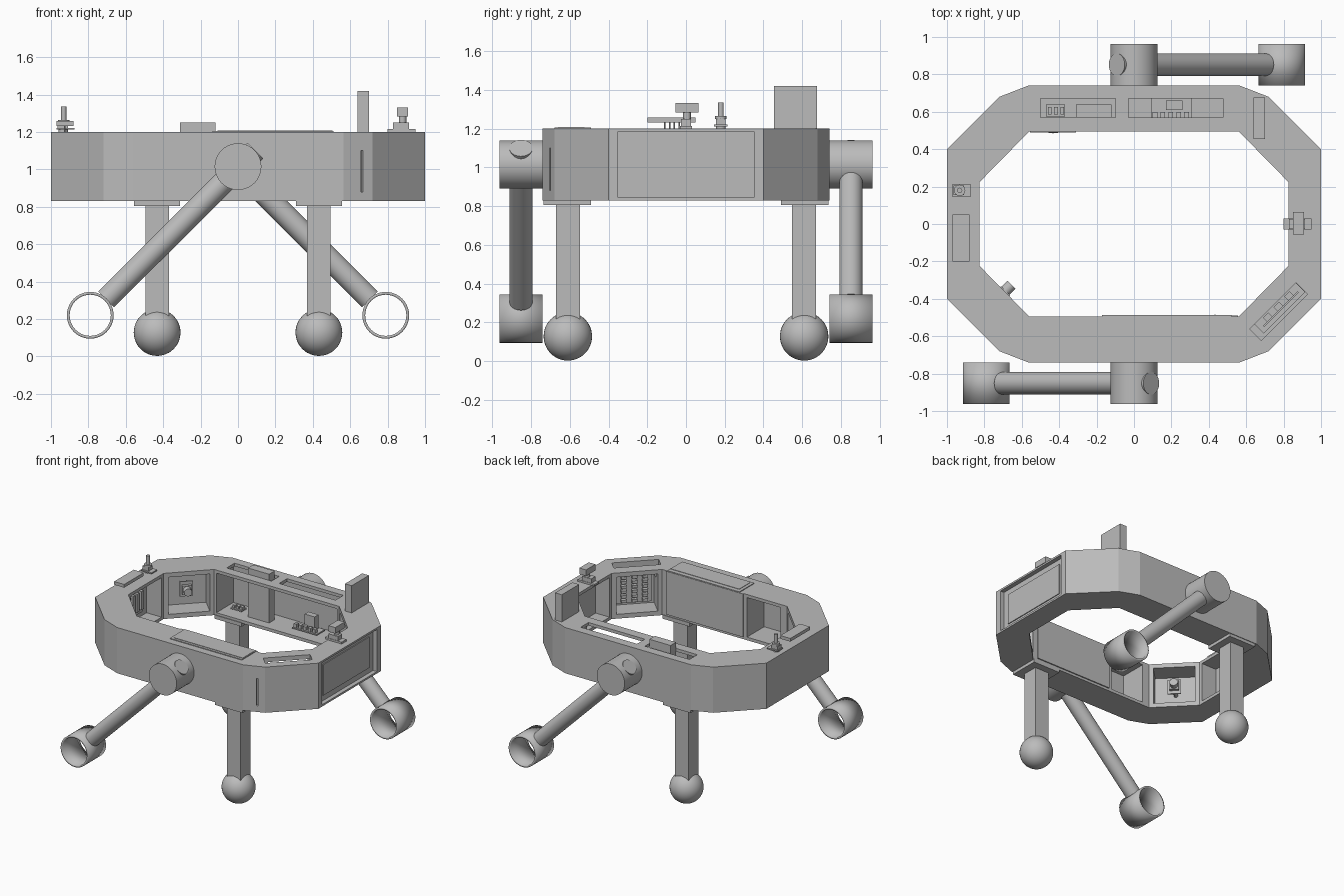
import bpy, bmesh, math
from mathutils import Matrix, Vector

old = bpy.data.objects.get("Cube")
if old:
    bpy.data.objects.remove(old, do_unlink=True)

grey = bpy.data.materials.new("plain grey")
grey.use_nodes = True
COLOUR = (0.5, 0.5, 0.5, 1)
grey.diffuse_color = COLOUR
grey.node_tree.nodes["Principled BSDF"].inputs["Base Color"].default_value = COLOUR


def finish(name, bm, smooth=False):
    bmesh.ops.recalc_face_normals(bm, faces=bm.faces)
    mesh = bpy.data.meshes.new(name)
    bm.to_mesh(mesh)
    bm.free()
    ob = bpy.data.objects.new(name, mesh)
    bpy.context.collection.objects.link(ob)
    mesh.materials.append(grey)
    if smooth:
        bpy.ops.object.select_all(action='DESELECT')
        ob.select_set(True)
        bpy.context.view_layer.objects.active = ob
        bpy.ops.object.shade_smooth_by_angle(angle=math.radians(35))
    return ob


def box(name, lo, hi, frame=Matrix()):
    """Box between two corners, inside an optional local frame."""
    lo, hi = Vector(lo), Vector(hi)
    bm = bmesh.new()
    bmesh.ops.create_cube(bm, size=1, matrix=frame @ Matrix.Translation((lo + hi) / 2)
                          @ Matrix.Diagonal((hi - lo).to_4d()))
    return finish(name, bm)


def rod(name, a, b, r, frame=Matrix(), caps=True, sides=40):
    """Round bar from a to b."""
    a, b = frame @ Vector(a), frame @ Vector(b)
    bm = bmesh.new()
    turn = (b - a).to_track_quat('Z', 'Y').to_matrix().to_4x4()
    bmesh.ops.create_cone(bm, cap_ends=caps, segments=sides, radius1=r, radius2=r,
                          depth=(b - a).length, matrix=Matrix.Translation((a + b) / 2) @ turn)
    return finish(name, bm, True)


def apply_mod(ob, mod):
    bpy.context.view_layer.objects.active = ob
    bpy.ops.object.modifier_apply(modifier=mod.name)


def cut(ob, cutter):
    cutter.hide_render = True
    mod = ob.modifiers.new("cut", 'BOOLEAN')
    mod.operation, mod.solver, mod.object = 'DIFFERENCE', 'EXACT', cutter
    apply_mod(ob, mod)
    bpy.data.objects.remove(cutter, do_unlink=True)


def corner(sx, sy):
    """Frame at the middle of a diagonal inner wall, x pointing outward."""
    return Matrix.Translation((sx * .69, sy * .36, 0)) @ Matrix.Rotation(math.atan2(sy, sx), 4, 'Z')


# Body: faceted ring
BOT, TOP = 0.83, 1.2
def around(quarter):
    q = quarter
    return (q + [(-x, y) for x, y in reversed(q)] + [(-x, -y) for x, y in q]
            + [(x, -y) for x, y in reversed(q)])

def prism(name, pts, z0, z1):
    bm = bmesh.new()
    face = bm.faces.new([bm.verts.new((x, y, z0)) for x, y in pts])
    up = bmesh.ops.extrude_face_region(bm, geom=[face])["geom"]
    bmesh.ops.translate(bm, vec=(0, 0, z1 - z0), verts=[v for v in up if isinstance(v, bmesh.types.BMVert)])
    return finish(name, bm)

body = prism("body_ring", around([(1, .4), (.72, .68), (.565, .74)]), BOT, TOP)
cut(body, prism("hole", around([(.825, .225), (.56, .495)]), .5, 1.5))

# Bays opening inward
LOW, HIGH = .855, 1.175
cut(body, box("back_bay", (-.54, .45, LOW), (.54, .715, HIGH)))
cut(body, box("front_bay", (-.5, -.715, LOW), (-.2, -.45, HIGH)))
cut(body, box("right_bay", (.78, -.2, LOW), (.95, .2, HIGH)))
cut(body, box("left_bay", (-.96, -.2, LOW), (-.78, .2, HIGH)))
for sx in (1, -1):
    for sy in (1, -1):
        cut(body, box("corner_bay", (-.05, -.155, LOW + .01), (.16, .155, HIGH - .01), corner(sx, sy)))

# Slots in the top, recess in the side, thin slit in the front facet
cut(body, box("slot", (-.5, .57, 1.1), (-.1, .67, 1.3)))
cut(body, box("slot", (-.03, .57, 1.1), (.475, .67, 1.3)))
cut(body, box("slot", (.07, -.15, 1.1), (.158, .2, 1.3), Matrix.Translation((-.015, -.045, 0)) @ corner(1, -1)))
cut(body, box("side_recess", (.965, -.35, .845), (1.1, .35, 1.185)))
slit_frame = Matrix.Translation((.665, -.707, 0)) @ Matrix.Rotation(math.atan2(.06, .155), 4, 'Z')
cut(body, box("slit", (-.006, -.03, .88), (.006, .03, 1.1), slit_frame))

# Side panel, front hatch
box("side_panel", (.96, -.295, .89), (.972, .295, 1.14))
box("front_hatch", (-.135, -.68, 1.19), (.51, -.49, 1.206))
box("front_hatch_pane", (-.11, -.66, 1.2), (.505, -.525, 1.209))
box("inner_hatch", (-.17, -.5, .85), (.52, -.486, 1.2))

# Legs and swing arms, repeated by a half turn
for s, side in ((1, "front"), (-1, "back")):
    half = Matrix.Rotation(0 if s == 1 else math.pi, 4, 'Z')
    box(side + "_leg_plate", (.31, -.735, .805), (.555, -.49, .835), half)
    box(side + "_leg", (.37, -.672, .15), (.495, -.548, .81), half)
    bm = bmesh.new()
    bmesh.ops.create_uvsphere(bm, u_segments=40, v_segments=24, radius=.125,
                              matrix=half @ Matrix.Translation((.4325, -.61, .128)))
    finish(side + "_foot_ball", bm, True)
    rod(side + "_arm_hub", (0, -.735, 1.015), (0, -.963, 1.015), .125, half)
    rod(side + "_arm", (-.705, -.852, .305), (.092, -.852, 1.1), .06, half)
    ring = rod(side + "_arm_ring", (-.79, -.74, .22), (-.79, -.963, .22), .125, half, caps=False)
    mod = ring.modifiers.new("wall", 'SOLIDIFY')
    mod.thickness, mod.offset = .015, -1
    apply_mod(ring, mod)

# Back bay contents
box("back_block", (-.31, .57, LOW), (-.12, .64, 1.25))
box("small_board", (-.47, .575, .875), (-.37, .64, .885))
for i in range(3):
    box("small_board_chip", (-.46 + i * .033, .585, .885), (-.44 + i * .033, .625, .905))
box("main_board", (.09, .565, .87), (.31, .67, .88))
box("main_board_tower", (.17, .61, .88), (.26, .66, .99))
for i in range(5):
    box("main_board_chip", (.1 + i * .042, .57, .88), (.125 + i * .042, .6, .91))

# Corner cameras
for sy, reach in ((1, .04), (-1, -.05)):
    f = corner(-1, sy)
    box("camera_board", (reach + .07, -.05, .95), (reach + .08, .05, 1.07), f)
    box("camera_base", (reach + .045, -.035, .975), (reach + .07, .035, 1.045), f)
    rod("camera_barrel", (reach, 0, 1.01), (reach + .05, 0, 1.01), .03, f, sides=24)
    rod("camera_mount", (reach + .08, 0, 1.01), (.165, 0, 1.01), .015, f, sides=16)

# Corner circuit board with chip rows
f = corner(1, -1)
box("circuit_board", (.13, -.13, .89), (.14, .13, 1.14), f)
for col in range(3):
    for row in range(6):
        y, z = -.1 + col * .08, .905 + row * .038
        box("circuit_chip", (.1, y, z), (.13, y + .04, z + .022), f)

# Left bay electronics
box("left_board", (-.955, -.12, .9), (-.94, .12, 1.13))
for i in range(4):
    box("left_chip", (-.94, -.1 + i * .055, .94), (-.91, -.07 + i * .055, 1.09))

# Upright blade
box("blade", (.64, .455, 1.15), (.7, .675, 1.42))

# Flat display on pins
box("display_plate", (-.97, -.2, 1.232), (-.88, .05, 1.258))
for i in range(4):
    rod("display_pin", (-.925, -.11 + i * .025, 1.195), (-.925, -.11 + i * .025, 1.235), .004, sides=8)

# Small joystick
box("stick_board", (-.97, .145, 1.212), (-.875, .215, 1.222))
rod("stick_foot", (-.935, .18, 1.19), (-.935, .18, 1.215), .025, sides=16)
box("stick_housing", (-.965, .155, 1.222), (-.91, .205, 1.25))
rod("stick_collar", (-.932, .18, 1.25), (-.932, .18, 1.265), .03, sides=24)
rod("stick_shaft", (-.932, .18, 1.26), (-.932, .18, 1.335), .014, sides=16)

# Turning sensor
box("sensor_base", (.8, -.03, 1.2), (.95, .03, 1.215))
box("sensor_motor", (.83, -.027, 1.215), (.915, .027, 1.25))
rod("sensor_neck", (.88, .005, 1.25), (.88, .005, 1.285), .02, sides=16)
box("sensor_head", (.85, -.055, 1.283), (.91, .065, 1.332))
